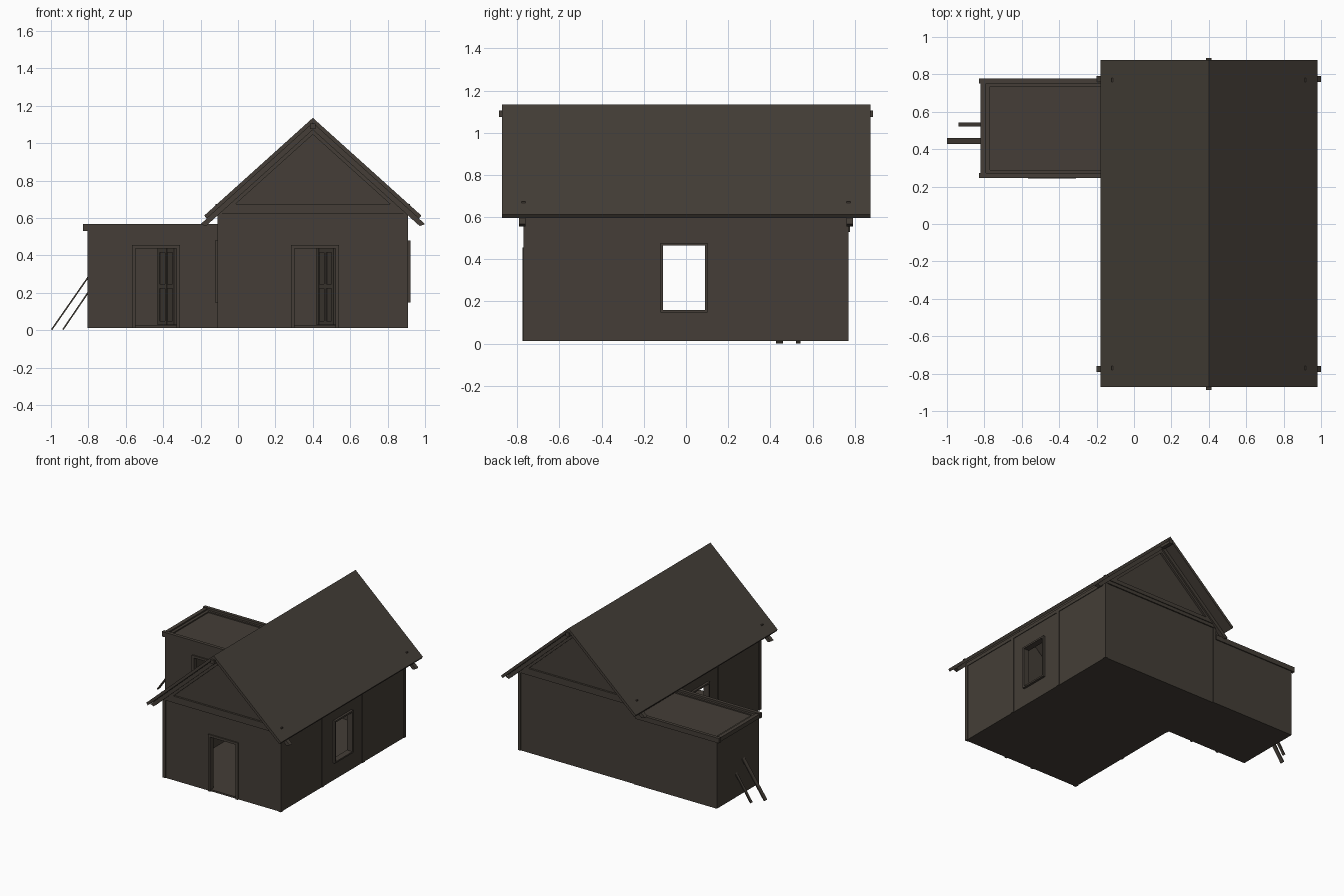
import bpy, bmesh, math
from mathutils import Vector, Matrix

if "Cube" in bpy.data.objects:
    bpy.data.objects.remove(bpy.data.objects["Cube"])


def material(name, c):
    m = bpy.data.materials.new(name)
    m.diffuse_color = (*c, 1)
    m.use_nodes = True
    m.node_tree.nodes["Principled BSDF"].inputs["Base Color"].default_value = m.diffuse_color
    return m


WOOD = material("dark weathered wood", (0.058, 0.048, 0.038))


def finish(name, bm):
    bmesh.ops.recalc_face_normals(bm, faces=bm.faces)
    me = bpy.data.meshes.new(name)
    bm.to_mesh(me)
    bm.free()
    me.materials.append(WOOD)
    ob = bpy.data.objects.new(name, me)
    bpy.context.collection.objects.link(ob)
    return ob


def add_box(bm, lo, hi):
    size = [h - l for l, h in zip(lo, hi)]
    mid = [(h + l) / 2 for l, h in zip(lo, hi)]
    bmesh.ops.create_cube(bm, size=1, matrix=Matrix.Translation(mid) @ Matrix.Diagonal((*size, 1)))


def boxes(name, items):
    bm = bmesh.new()
    for lo, hi in items:
        add_box(bm, lo, hi)
    return finish(name, bm)


def prism(name, outline, a, b):
    """Extrude an x-z outline from y=a to y=b."""
    bm = bmesh.new()
    f = bm.faces.new([bm.verts.new((u, a, v)) for u, v in outline])
    r = bmesh.ops.extrude_face_region(bm, geom=[f])
    bmesh.ops.translate(bm, vec=(0, b - a, 0), verts=[v for v in r["geom"] if isinstance(v, bmesh.types.BMVert)])
    return finish(name, bm)


def ring(name, outer, inner, x0, x1):
    """Rectangular y-z plate with a rectangular hole; rects are (y0, z0, y1, z1)."""
    bm = bmesh.new()

    def loop(r, x):
        y0, z0, y1, z1 = r
        return [bm.verts.new((x, y, z)) for y, z in ((y0, z0), (y1, z0), (y1, z1), (y0, z1))]
    loops = [loop(outer, x0), loop(outer, x1), loop(inner, x1), loop(inner, x0)]
    for i in range(4):
        p, q = loops[i], loops[(i + 1) % 4]
        for k in range(4):
            bm.faces.new((p[k], p[(k + 1) % 4], q[(k + 1) % 4], q[k]))
    return finish(name, bm)


CX, SLOPE = 0.4, 0.9


def chevron(name, top, w, t, cut, a, b):
    low = top - t
    pts = [(CX - w, top - SLOPE * w), (CX, top), (CX + w, top - SLOPE * w),
           (CX + w - cut, low - SLOPE * (w - cut)), (CX, low), (CX - w + cut, low - SLOPE * (w - cut))]
    return prism(name, pts, a, b)


# Main house floor and gable walls
X0, X1, Y, B = -0.105, 0.905, 0.765, 0.012
boxes("main_floor", [((X0, -Y, B), (X1, Y, 0.025))])
prism("front_wall", [(X0, B), (0.3, B), (0.3, 0.44), (0.525, 0.44), (0.525, B), (X1, B),
                     (X1, 0.64), (CX, 1.095), (X0, 0.64)], -Y, -Y + 0.025)
prism("back_wall", [(X0, B), (X1, B), (X1, 0.64), (CX, 1.095), (X0, 0.64)], Y - 0.025, Y)

# Side walls with window openings, frames and posts
HOLE = (-0.11, 0.16, 0.09, 0.465)
for side, x, s in (("right", X1, 1), ("left", X0, -1)):
    ring(side + "_wall", (-Y + 0.02, B, Y - 0.02, 0.64), HOLE, x - 0.025 * s, x)
    ring(side + "_window_frame", (-0.122, 0.148, 0.102, 0.478), HOLE, x - 0.03 * s, x + 0.018 * s)
    xa, xb = sorted((x - 0.02 * s, x + 0.005 * s))
    posts = [((xa, y, B), (xb, y + 0.028, 0.635)) for y in (-0.77, -0.268, 0.232, 0.742)]
    boxes(side + "_wall_posts", posts)
    boxes(side + "_wall_plate", [((xa, -0.77, 0.61), (xb, 0.77, 0.637))])

# Roof with end rafters, gable trim, tie beams and ridge beam
chevron("main_roof", 1.135, 0.58, 0.028, 0.012, -0.872, 0.876)
for side, s in (("front", -1), ("back", 1)):
    a, b = sorted((s * 0.76, s * 0.792))
    chevron(side + "_rafters", 1.107, 0.6, 0.036, 0.028, a, b)
    a, b = sorted((s * 0.76, s * 0.78))
    chevron(side + "_gable_trim", 1.071, 0.455, 0.025, 0.025, a, b)
    boxes(side + "_tie_beam", [((-0.12, a, 0.645), (0.92, b, 0.675))])
    a, b = sorted((s * 0.76, s * 0.774))
    boxes(side + "_wall_plate", [((X0 - 0.008, a, 0.62), (X1 + 0.008, b, 0.645))])
boxes("ridge_beam", [((0.385, -0.887, 1.075), (0.415, 0.887, 1.105))])

# Side extension
EX, EY0, EY1 = -0.805, 0.252, 0.77
boxes("extension_floor", [((EX, EY0, B), (X0, EY1, 0.025))])
prism("extension_front_wall", [(EX, B), (-0.552, B), (-0.552, 0.44), (-0.327, 0.44), (-0.327, B),
                               (X0, B), (X0, 0.54), (EX, 0.54)], EY0, EY0 + 0.025)
boxes("extension_back_wall", [((EX, EY1 - 0.025, B), (X0, EY1, 0.54))])
boxes("extension_end_wall", [((EX, EY0 + 0.025, B), (EX + 0.025, EY1 - 0.025, 0.54))])
boxes("extension_roof", [((EX, EY0 + 0.01, 0.525), (X0, EY1 - 0.01, 0.543))])
boxes("extension_side_beams", [((-0.828, 0.245, 0.53), (X0, 0.272, 0.568)),
                               ((-0.828, 0.752, 0.53), (X0, 0.778, 0.568))])
boxes("extension_end_beams", [((-0.822, 0.255, 0.53), (-0.792, 0.768, 0.562)),
                              ((-0.792, 0.272, 0.54), (-0.77, 0.752, 0.552))])
boxes("extension_inner_strips", [((-0.79, 0.272, 0.54), (X0, 0.29, 0.552)),
                                 ((-0.79, 0.735, 0.54), (X0, 0.752, 0.552))])


# Door frames and ajar panelled doors
def door(name, x0, x1, y):
    boxes(name + "_frame", [((x0 - 0.016, y - 0.01, B), (x0 + 0.003, y + 0.028, 0.455)),
                            ((x1 - 0.003, y - 0.01, B), (x1 + 0.016, y + 0.028, 0.455)),
                            ((x0, y - 0.01, 0.437), (x1, y + 0.028, 0.455))])
    w = x1 - x0 - 0.012
    parts = [((-w, -0.004, 0.03), (0, 0.004, 0.435))]
    for u in (0, -(w - 0.024) / 2, -(w - 0.024)):
        parts.append(((u - 0.024, -0.009, 0.028), (u, 0.009, 0.436)))
    for z, h in ((0.028, 0.02), (0.222, 0.025), (0.416, 0.02)):
        parts.append(((-w, -0.008, z), (0, 0.008, z + h)))
    leaf = boxes(name + "_leaf", parts)
    leaf.location = (x1 - 0.006, y + 0.025, 0)
    leaf.rotation_euler = (0, 0, -math.radians(65))


door("main_door", 0.3, 0.525, -Y)
door("extension_door", -0.552, -0.327, EY0)


# Props leaning against the extension
def prop(name, foot, head, width):
    bm = bmesh.new()
    d = Vector(head) - Vector(foot)
    rot = Vector((0, 0, 1)).rotation_difference(d).to_matrix().to_4x4()
    mat = Matrix.Translation((Vector(foot) + Vector(head)) / 2) @ rot @ Matrix.Diagonal((0.008, width, d.length, 1))
    bmesh.ops.create_cube(bm, size=1, matrix=mat)
    finish(name, bm)


prop("long_prop", (-0.996, 0.443, 0.003), (-0.802, 0.443, 0.282), 0.032)
prop("short_prop", (-0.936, 0.532, 0.003), (-0.802, 0.532, 0.2), 0.022)
